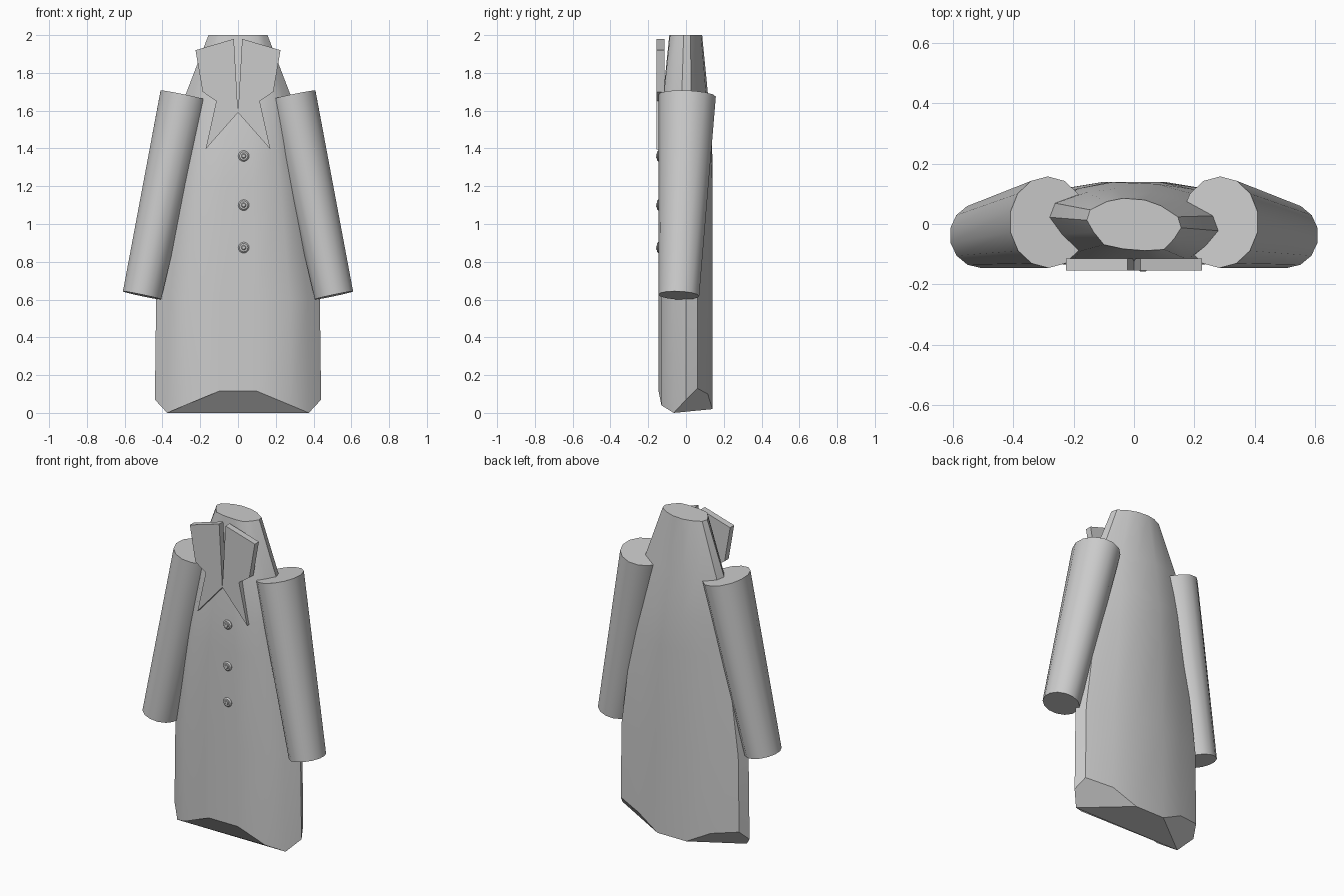
import bpy, bmesh, math
from mathutils import Vector

if "Cube" in bpy.data.objects:
    bpy.data.objects.remove(bpy.data.objects["Cube"], do_unlink=True)

cloth = bpy.data.materials.new("grey cloth")
cloth.use_nodes = True
GREY = (0.6, 0.6, 0.6, 1)
cloth.diffuse_color = GREY
cloth.node_tree.nodes["Principled BSDF"].inputs["Base Color"].default_value = GREY


def finish(name, bm, angle=None):
    """Turn a bmesh into a named object, optionally smooth shaded."""
    bmesh.ops.recalc_face_normals(bm, faces=bm.faces)
    mesh = bpy.data.meshes.new(name)
    bm.to_mesh(mesh)
    bm.free()
    mesh.materials.append(cloth)
    obj = bpy.data.objects.new(name, mesh)
    bpy.context.collection.objects.link(obj)
    if angle:
        bpy.ops.object.select_all(action='DESELECT')
        obj.select_set(True)
        bpy.context.view_layer.objects.active = obj
        bpy.ops.object.shade_smooth_by_angle(angle=math.radians(angle))
    return obj


def loft(bm, rings):
    """Bridge equal rings of points and return their vertices."""
    loops = [[bm.verts.new(p) for p in ring] for ring in rings]
    for low, high in zip(loops, loops[1:]):
        for i in range(len(low)):
            j = (i + 1) % len(low)
            bm.faces.new((low[i], low[j], high[j], high[i]))
    return loops


# Coat body: wavy hem outline (right half, front to back) scaled up to the neck
half = [(.1, -.145, .115), (.28, -.13, .04), (.375, -.065, 0), (.44, 0, .07),
        (.41, .06, .13), (.25, .115, .1), (.1, .14, .02)]
hem = half + [(-x, y, z) for x, y, z in reversed(half)]
# height, width scale, depth scale, twist
levels = [(.6, .985, 1, 0), (1.2, .8, 1, 0), (1.42, .72, .97, -.04),
          (1.68, .635, .8, -.08), (2, .355, .59, -.08)]
rings = [hem]
for z, sx, sy, skew in levels:
    rings.append([(x * sx, y * sy + x * sx * skew, z) for x, y, _ in hem])
bm = bmesh.new()
loops = loft(bm, rings)
bm.faces.new(loops[-1])
b = loops[0]
for ids in ((2, 1, 0, 13, 12, 11), (2, 3, 4, 5, 6), (11, 10, 9, 8, 7), (2, 6, 7, 11)):
    bm.faces.new([b[i] for i in ids])
finish("coat_body", bm, 40)

# Sleeves: tapered tubes cut square to their axis
SIDES = 14
for side, name in ((1, "left_sleeve"), (-1, "right_sleeve")):
    top, cuff = Vector((.285, .006, 1.68)), Vector((.508, -.038, .622))
    axis = (top - cuff).normalized()
    across = Vector((0, 1, 0)).cross(axis).normalized()
    depth = axis.cross(across)
    rings = []
    for centre, rx, ry in ((cuff, .106, .108), (top, .131, .152)):
        ring = []
        for i in range(SIDES):
            a = math.tau * (i + .5) / SIDES
            p = centre + across * rx * math.cos(a) + depth * ry * math.sin(a)
            ring.append((p.x * side, p.y, p.z))
        rings.append(ring)
    bm = bmesh.new()
    for loop in loft(bm, rings):
        bm.faces.new(loop)
    finish(name, bm, 40)

# Collar: two flat pointed lapels
lapel = [(.022, 1.98), (.225, 1.92), (.187, 1.7), (.115, 1.65), (.172, 1.395), (0, 1.59)]
for side, name in ((1, "left_lapel"), (-1, "right_lapel")):
    bm = bmesh.new()
    for loop in loft(bm, [[(x * side, y, z) for x, z in lapel] for y in (-.155, -.115)]):
        bm.faces.new(loop)
    finish(name, bm)

# Buttons: small rounded discs with a raised centre
profile = [(.029, .02), (.029, -.004), (.022, -.011), (.013, -.011), (.009, -.015)]
for n, z in enumerate((1.36, 1.1, .875)):
    bm = bmesh.new()
    loops = loft(bm, [[(.03 + r * math.cos(math.tau * i / 16), -.143 + y,
                        z + r * math.sin(math.tau * i / 16)) for i in range(16)]
                      for r, y in profile])
    bm.faces.new(loops[-1])
    bm.faces.new(loops[0])
    finish("button_%d" % (n + 1), bm, 40)
